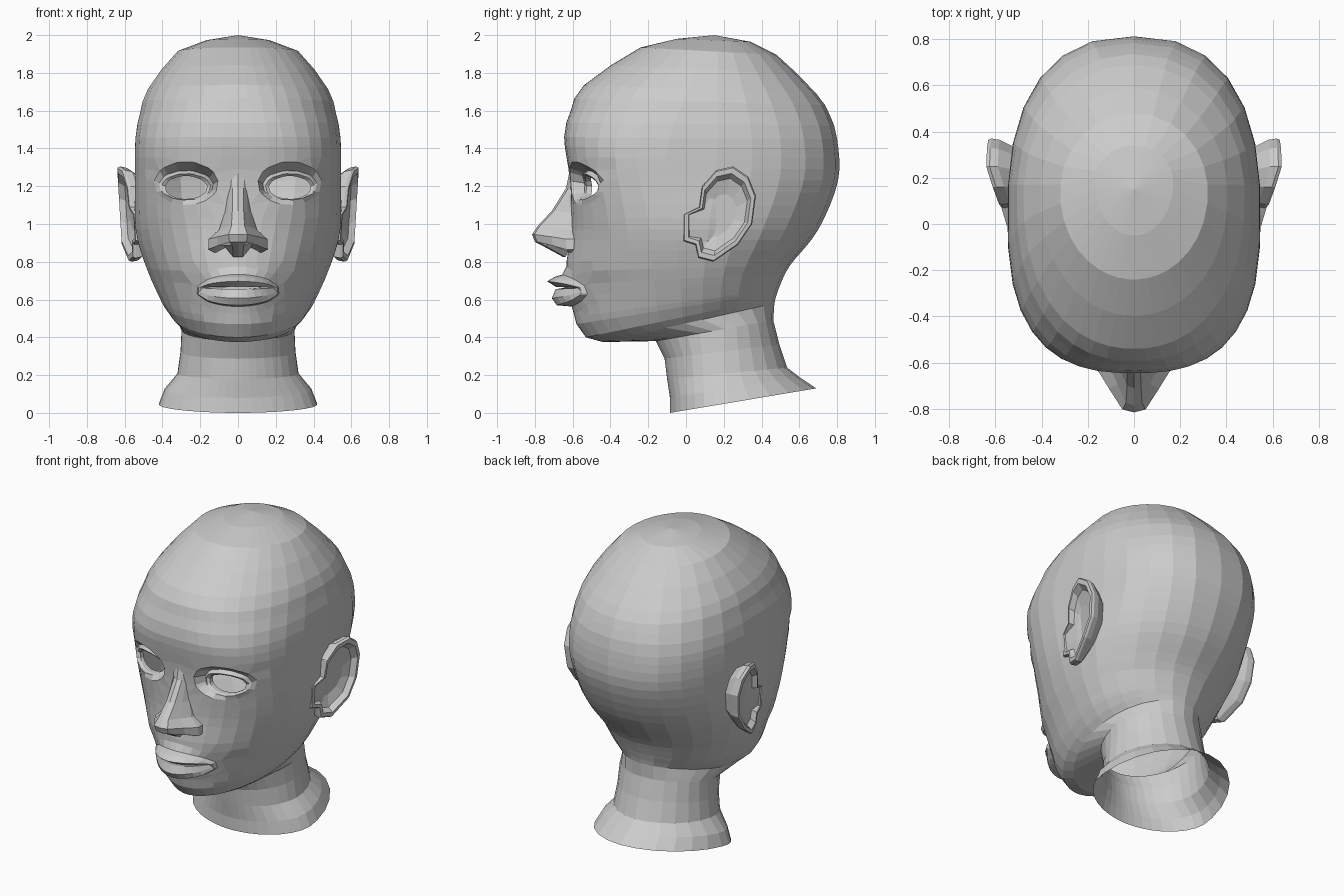
import bpy, bmesh, math
from mathutils import Vector
from mathutils.bvhtree import BVHTree

if "Cube" in bpy.data.objects:
    bpy.data.objects.remove(bpy.data.objects["Cube"])


def finish(bm, name):
    bmesh.ops.recalc_face_normals(bm, faces=bm.faces[:])
    me = bpy.data.meshes.new(name)
    bm.to_mesh(me)
    bm.free()
    ob = bpy.data.objects.new(name, me)
    bpy.context.collection.objects.link(ob)
    return ob


def bridge(bm, a, b, closed=True):
    n = len(a)
    for i in range(n if closed else n - 1):
        j = (i + 1) % n
        bm.faces.new((a[i], a[j], b[j], b[i]))


def catmull(p, q, r, s, t):
    return [0.5 * (2 * b + (c - a) * t + (2 * a - 5 * b + 4 * c - d) * t * t
                   + (3 * b - a - 3 * c + d) * t ** 3) for a, b, c, d in zip(p, q, r, s)]


# Key rings of skull, jaw and neck: front y, front z, back y, back z, half width
KEYS = [
    (-.05, 1.98, .34, 1.965, .17),
    (-.24, 1.935, .48, 1.895, .32),
    (-.54, 1.735, .69, 1.69, .48),
    (-.61, 1.60, .76, 1.58, .52),
    (-.645, 1.46, .80, 1.45, .545),
    (-.615, 1.23, .805, 1.23, .547),
    (-.61, .97, .70, .97, .545),
    (-.635, .75, .55, .78, .487),
    (-.60, .56, .50, .68, .425),
    (-.58, .47, .485, .64, .392),
    (-.53, .40, .475, .61, .355),
    (-.44, .375, .468, .58, .318),
    (-.16, .38, .462, .49, .30),
    (-.10, .18, .535, .24, .322),
    (-.085, .08, .60, .19, .39),
    (-.085, 0, .69, .13, .42),
]
rings = []
for i, k in enumerate(KEYS[:-1]):
    nxt = KEYS[i + 1]
    step = .07 if .45 < k[1] < 1.5 else .11      # finer rows across the face
    n = max(1, math.ceil((k[1] - nxt[1]) / step))
    for j in range(n):
        rings.append(catmull(KEYS[max(i - 1, 0)], k, nxt, KEYS[min(i + 2, len(KEYS) - 1)], j / n))
rings.append(KEYS[-1])

# Columns are closer together at the front
HALF = [math.pi * (i / 16) ** 1.35 for i in range(17)]
ANGLES = HALF + [-a for a in HALF[-2:0:-1]]


def ring_point(k, t):
    yf, zf, yb, zb, w = k
    s, c = math.sin(t), math.cos(t)
    box = math.exp(-((zf - 1.35) / .32) ** 2)                   # boxier at the temples
    p = (2 if zf > .7 else 1.93) + (.8 if c > 0 else .45) * box
    cy = .18 if yf > -.2 else .05 + .15 * max(0, zf - 1.35)
    x = w * math.copysign(abs(s) ** (2 / p), s)
    y = cy + (yf - cy if c > 0 else yb - cy) * abs(c) ** (2 / p)
    return Vector((x, y, zf + (zb - zf) * (y - yf) / (yb - yf)))


bm = bmesh.new()
loops = [[bm.verts.new(ring_point(k, t)) for t in ANGLES] for k in rings]
for a, b in zip(loops, loops[1:]):
    bridge(bm, a, b)
crown = bm.verts.new((0, .15, 2.0))
for i in range(len(ANGLES)):
    bm.faces.new((crown, loops[0][i], loops[0][i - 1]))
bm.normal_update()
skin = BVHTree.FromBMesh(bm)


def opening(cx, cz, rx, rz, inner, fill=False):
    """Cut an oval from the face and extrude its border through the inner loops."""
    def dist(p):
        return math.hypot((p.x - cx) / rx, (p.z - cz) / rz) if p.y < -.2 else 99
    bmesh.ops.delete(bm, geom=[f for f in bm.faces if dist(f.calc_center_median()) < 1],
                     context='FACES')
    edges = [e for e in bm.edges if e.is_boundary and max(dist(v.co) for v in e.verts) < 2]
    verts = {v for e in edges for v in e.verts}
    ang = {v: math.atan2((v.co.z - cz) / rz, (v.co.x - cx) / rx) for v in verts}
    for v in verts:
        x, z = cx + rx * math.cos(ang[v]), cz + rz * math.sin(ang[v])
        hit = skin.ray_cast(Vector((x, -2, z)), Vector((0, 1, 0)))[0]
        v.co = hit if hit else v.co
    last = {v: v for v in verts}
    for lx, lz, z0, depth in inner:
        new = {}
        for v in verts:
            x, s = cx + lx * math.cos(ang[v]), math.sin(ang[v])
            new[v] = bm.verts.new((x, depth(abs(x), s), z0 + lz * s))
        for e in edges:
            a, b = e.verts
            bm.faces.new((last[a], last[b], new[b], new[a]))
        last = new
    if fill:
        rim = [bm.edges.get((last[e.verts[0]], last[e.verts[1]])) for e in edges]
        bmesh.ops.edgeloop_fill(bm, edges=rim)


# Eye sockets and lids, left open in the middle
def lid(offset, tilt, curve=2.6):
    return lambda x, s: -.525 + curve * (x - .22) ** 2 + offset + tilt * s


for side in (-1, 1):
    opening(side * .275, 1.215, .17, .115, [
        (.145, .078, 1.205, lid(-.015, .02, 2.2)),
        (.13, .07, 1.197, lid(-.025, 0)),
        (.112, .061, 1.193, lid(-.01, 0)),
        (.112, .061, 1.193, lid(.02, 0))])


# Lips
def lip(upper, lower, curve):
    return lambda x, s: (upper + lower) / 2 + (upper - lower) / 2 * s + curve * x * x


opening(0, .65, .25, .125, [
    (.22, .085, .648, lip(-.655, -.605, 2.2)),
    (.215, .075, .645, lip(-.695, -.685, 3.0)),
    (.208, .045, .652, lip(-.735, -.71, 3.9)),
    (.19, .006, .662, lip(-.69, -.69, 3.4))], fill=True)
finish(bm, "head_and_neck")

# Nose: ridge z, ridge y, ridge half width, wing z, wing half width
NOSE = [
    (1.30, -.612, .04, 1.30, .075),
    (1.19, -.635, .028, 1.19, .058),
    (1.07, -.71, .03, 1.06, .07),
    (.99, -.785, .035, .97, .10),
    (.945, -.815, .05, .92, .155),
    (.905, -.80, .045, .865, .158),
    (.885, -.76, .03, .85, .125),
    (.825, -.65, .025, .845, .10),
]
bm = bmesh.new()
rows, yb = [], -.56
for i, (zr, yr, rw, zw, bw) in enumerate(NOSE):
    lift = .04 if i > 5 else 0                   # hollows the nostrils
    half = [(rw, yr + .012, zr),
            (rw * .45 + bw * .55, yr * .6 + yb * .4, (zr + zw) / 2 + lift),
            (bw, yr * .3 + yb * .7, zw), (bw, yb, zw)]
    pts = [(-x, y, z) for x, y, z in reversed(half)] + [(0, yr, zr)] + half
    rows.append([bm.verts.new(p) for p in pts])
for a, b in zip(rows, rows[1:]):
    bridge(bm, a, b, closed=False)
finish(bm, "nose")

# Ears: outline in y, z, stepped into back, rim and hollow, then mirrored
EAR = [(-.015, .91), (-.015, 1.05), (.07, 1.09), (.085, 1.20), (.16, 1.285), (.25, 1.305),
       (.33, 1.25), (.37, 1.15), (.35, 1.00), (.275, .89), (.145, .80), (.065, .82), (.05, .89)]
bm = bmesh.new()
prev = None
for scale, offset in [(.75, None), (.97, -.05), (1, -.015), (.97, 0),
                      (.86, 0), (.76, -.035), (.45, -.055)]:
    cur = []
    for y, z in EAR:
        y, z = .18 + (y - .18) * scale, 1.04 + (z - 1.04) * scale
        out = .075 * min(max(y / .25, 0), 1)     # swings away from the skull
        x = .50 if offset is None else .535 + out + .06 * (z - .8) + offset
        cur.append(bm.verts.new((x, y, z)))
    if prev:
        bridge(bm, prev, cur)
    prev = cur
bm.faces.new(prev)
ears = finish(bm, "ears")
ears.modifiers.new("mirror", 'MIRROR').use_axis = (True, False, False)
